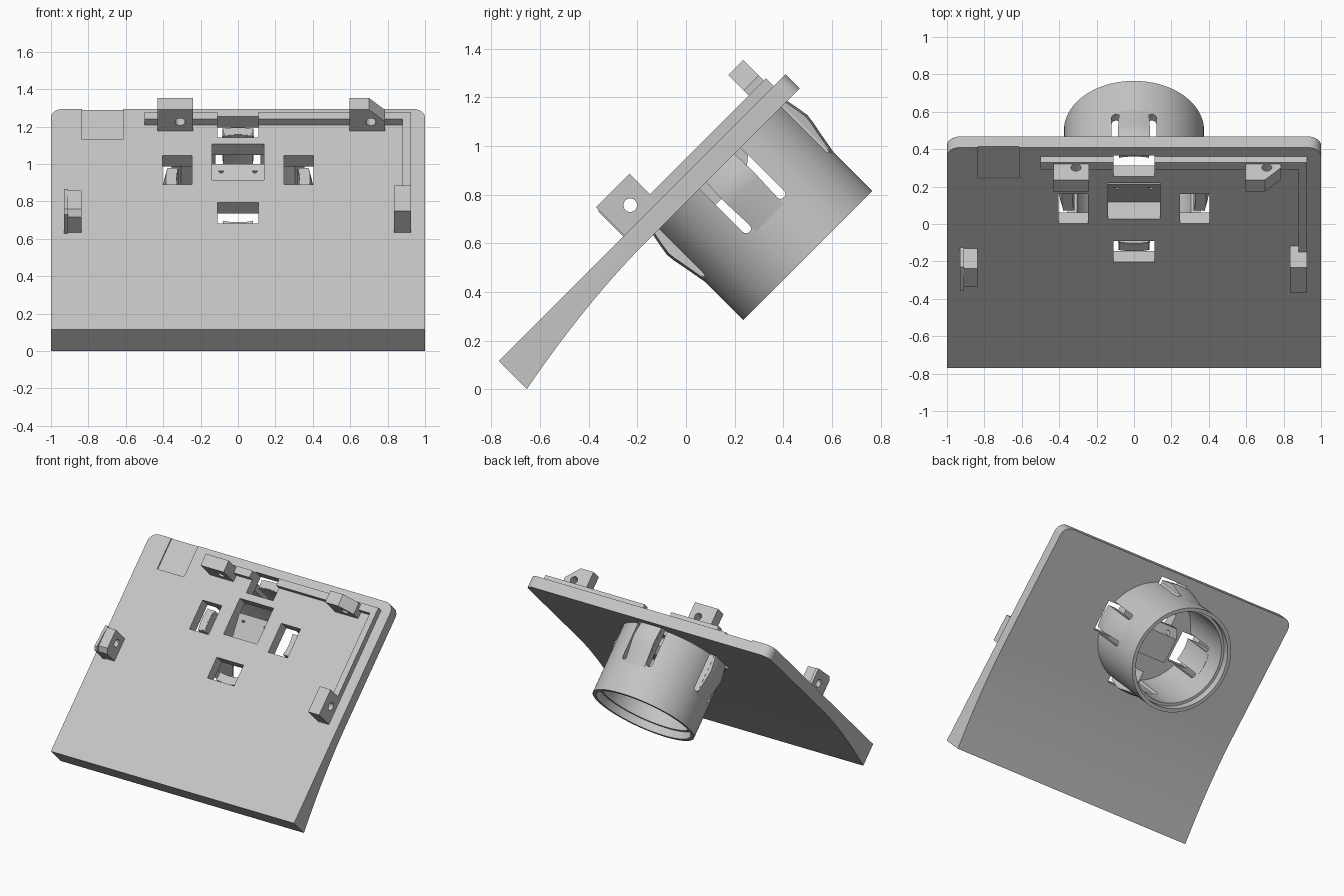
import bpy, bmesh, math
from mathutils import Matrix, Vector

if "Cube" in bpy.data.objects:
    bpy.data.objects.remove(bpy.data.objects["Cube"])

# Local frame: x across, y up the slope, z out of the front face; tilted 45 degrees
TILT = Matrix.Rotation(math.radians(45), 4, 'X')
FACE, CY = 0.627, 0.7425          # front face level, socket centre
grey = bpy.data.materials.new("light_grey")
grey.diffuse_color = (0.56, 0.56, 0.56, 1)
grey.use_nodes = True
grey.node_tree.nodes["Principled BSDF"].inputs["Base Color"].default_value = grey.diffuse_color


def finish(name, bm):
    bmesh.ops.recalc_face_normals(bm, faces=bm.faces)
    me = bpy.data.meshes.new(name)
    bm.to_mesh(me)
    bm.free()
    me.materials.append(grey)
    ob = bpy.data.objects.new(name, me)
    bpy.context.collection.objects.link(ob)
    ob.matrix_world = TILT
    return ob


def prism_bm(pts, axis, lo, hi):
    """Extrude a 2D outline along one local axis."""
    place = {'x': lambda a, b, c: (c, a, b),
             'y': lambda a, b, c: (a, c, b),
             'z': lambda a, b, c: (a, b, c)}[axis]
    bm = bmesh.new()
    ends = [[bm.verts.new(place(a, b, c)) for a, b in pts] for c in (lo, hi)]
    n = len(pts)
    for e in ends:
        bm.faces.new(e)
    for i in range(n):
        j = (i + 1) % n
        bm.faces.new((ends[0][i], ends[0][j], ends[1][j], ends[1][i]))
    return bm


def prism(name, pts, axis, lo, hi):
    return finish(name, prism_bm(pts, axis, lo, hi))


def box(name, x0, x1, y0, y1, z0, z1):
    return prism(name, [(x0, y0), (x1, y0), (x1, y1), (x0, y1)], 'z', z0, z1)


def circle(a, b, r, n=24):
    return [(a + r * math.cos(2 * math.pi * i / n), b + r * math.sin(2 * math.pi * i / n))
            for i in range(n)]


def sweep(name, pts, a0, a1, steps):
    """Sweep an (r, z) outline round the socket axis."""
    full = abs(a1 - a0) > 6.28
    bm = bmesh.new()
    rings = []
    for i in range(steps if full else steps + 1):
        a = a0 + (a1 - a0) * i / steps
        rings.append([bm.verts.new((r * math.cos(a), CY + r * math.sin(a), z)) for r, z in pts])
    n = len(pts)
    for i in range(steps):
        p, q = rings[i], rings[(i + 1) % len(rings)]
        for j in range(n):
            k = (j + 1) % n
            bm.faces.new((p[j], p[k], q[k], q[j]))
    if not full:
        bm.faces.new(rings[0])
        bm.faces.new(rings[-1])
    return finish(name, bm)


def cut(ob, cutters):
    for c in cutters:
        m = ob.modifiers.new("cut", 'BOOLEAN')
        m.operation, m.solver, m.object = 'DIFFERENCE', 'EXACT', c
    bpy.context.view_layer.update()
    dg = bpy.context.evaluated_depsgraph_get()
    me = bpy.data.meshes.new_from_object(ob.evaluated_get(dg))
    ob.modifiers.clear()
    ob.data = me


def smooth(ob, angle=30):
    bpy.ops.object.select_all(action='DESELECT')
    ob.select_set(True)
    bpy.context.view_layer.objects.active = ob
    bpy.ops.object.shade_smooth_by_angle(angle=math.radians(angle))


helpers = []


def helper(ob):
    ob.hide_render = True
    helpers.append(ob)
    return ob


# Back plate: flat front, back flaring thicker towards the foot
V0, V1, VF = -0.462, 1.205, 0.30
back = [(V1, FACE - 0.083)]
for i in range(17):
    t = i / 16
    back.append((VF + (V0 - VF) * t, FACE - 0.083 - 0.081 * t ** 1.8))
bm = prism_bm([(V0, FACE), (V1, FACE)] + back, 'x', -1, 1)
corners = [e for e in bm.edges
           if all(abs(v.co.y - V1) < 1e-4 for v in e.verts)
           and abs(e.verts[0].co.x - e.verts[1].co.x) < 1e-4]
bmesh.ops.bevel(bm, geom=corners, offset=0.067, segments=8, profile=0.5, affect='EDGES')
plate = finish("back_plate", bm)

# Window cutters round the socket, pocket cutter and shallow corner recess
windows = []
for i in range(4):
    a = i * math.pi / 2
    c, s = math.cos(a), math.sin(a)
    pts = [(r * c - t * s, CY + r * s + t * c)
           for r, t in ((0.245, -0.11), (0.403, -0.11), (0.403, 0.11), (0.245, 0.11))]
    windows.append(helper(prism("window_cutter", pts, 'z', 0.49, 0.9)))
pocket = helper(prism("pocket_cutter",
                      [(0.665, 0.75), (0.665, 0.50), (0.86, 0.556), (0.861, 0.40),
                       (0.938, 0.40), (0.938, 0.75)], 'x', -0.138, 0.138))
recess = helper(box("recess_cutter", -0.835, -0.615, 0.971, 1.3, FACE - 0.009, 0.8))
cut(plate, windows + [pocket, recess])
smooth(plate, 20)

# Sloped pocket floor behind the plate, with two pin holes
housing = prism("pocket_housing", [(0.62, 0.56), (0.62, 0.45), (0.80, 0.45), (0.86, 0.50),
                                   (0.86, 0.56)], 'x', -0.165, 0.165)
pins = [helper(prism("pin_cutter", circle(x, 0.82, 0.014, 16), 'z', 0.3, 0.8))
        for x in (-0.09, 0.09)]
cut(housing, [pocket] + pins)

# Round socket with stepped mouth and eight round-ended slots
R = 0.3745
socket = sweep("socket_tube", [(R, 0.56), (R, 0.035), (0.348, 0.035), (0.348, 0.09),
                               (0.328, 0.09), (0.328, 0.56)], 0, 2 * math.pi, 96)
half = 0.02
slots = []
for side in (-0.1, 0.1):
    def stadium(c):
        arc = [(c + half * math.cos(math.pi + math.pi * i / 10),
                0.293 + half * math.sin(math.pi + math.pi * i / 10)) for i in range(11)]
        return arc + [(c + half, 0.7), (c - half, 0.7)]
    for lo, hi in ((0.2, 0.5), (-0.5, -0.2)):
        slots.append(helper(prism("slot_cutter", stadium(side), 'y', CY + lo, CY + hi)))
        pts = [(a + CY, b) for a, b in stadium(side)]
        slots.append(helper(prism("slot_cutter", pts, 'x', lo, hi)))
cut(socket, slots)
smooth(socket)

# Bulging spring tabs between the slots
for i in range(4):
    mid, w = i * math.pi / 2, math.radians(12.2)
    tab = sweep("spring_tab", [(0.3735, 0.25), (0.393, 0.36), (0.403, 0.41), (0.407, 0.445),
                               (0.400, 0.49), (0.386, 0.562), (0.332, 0.562), (0.327, 0.25)],
                mid - w, mid + w, 10)
    smooth(tab, 25)

# Raised L-shaped rib along the top and right edge
rib_top = FACE + 0.045
rib = prism("edge_rib", [(-0.5, 1.084), (0.88, 1.084), (0.88, 0.45), (0.925, 0.45),
                         (0.925, 1.136), (-0.5, 1.136)], 'z', FACE - 0.01, rib_top)
cut(rib, windows)

# Upper lugs, drilled along the slope
TOP = 0.79
B = FACE - 0.01
lug_l = box("upper_left_lug", -0.43, -0.24, 1.036, 1.124, B, TOP)
lug_r = prism("upper_right_lug", [(0.595, B), (0.785, B), (0.785, 0.70), (0.70, TOP),
                                  (0.595, TOP)], 'y', 1.036, 1.124)
for ob, x in ((lug_l, -0.31), (lug_r, 0.71)):
    cut(ob, [helper(prism("lug_drill", circle(x, 0.697, 0.027), 'y', 0.9, 1.3))])

# Side lugs, drilled across
side_r = box("lower_right_lug", 0.835, 0.925, 0.268, 0.462, B, TOP)
side_l = prism("lower_left_lug", [(0.268, B), (0.268, 0.745), (0.30, 0.775), (0.44, 0.775),
                                  (0.44, B)], 'x', -0.91, -0.838)
flange = prism("lower_left_flange", [(0.262, B), (0.262, 0.77), (0.285, TOP), (0.45, 0.775),
                                     (0.45, B)], 'x', -0.93, -0.91)
drill = helper(prism("side_drill", circle(0.373, 0.697, 0.028), 'x', -1.2, 1.2))
for ob in (side_r, side_l, flange):
    cut(ob, [drill])

# Remove the cutters
for h in helpers:
    bpy.data.objects.remove(h, do_unlink=True)
